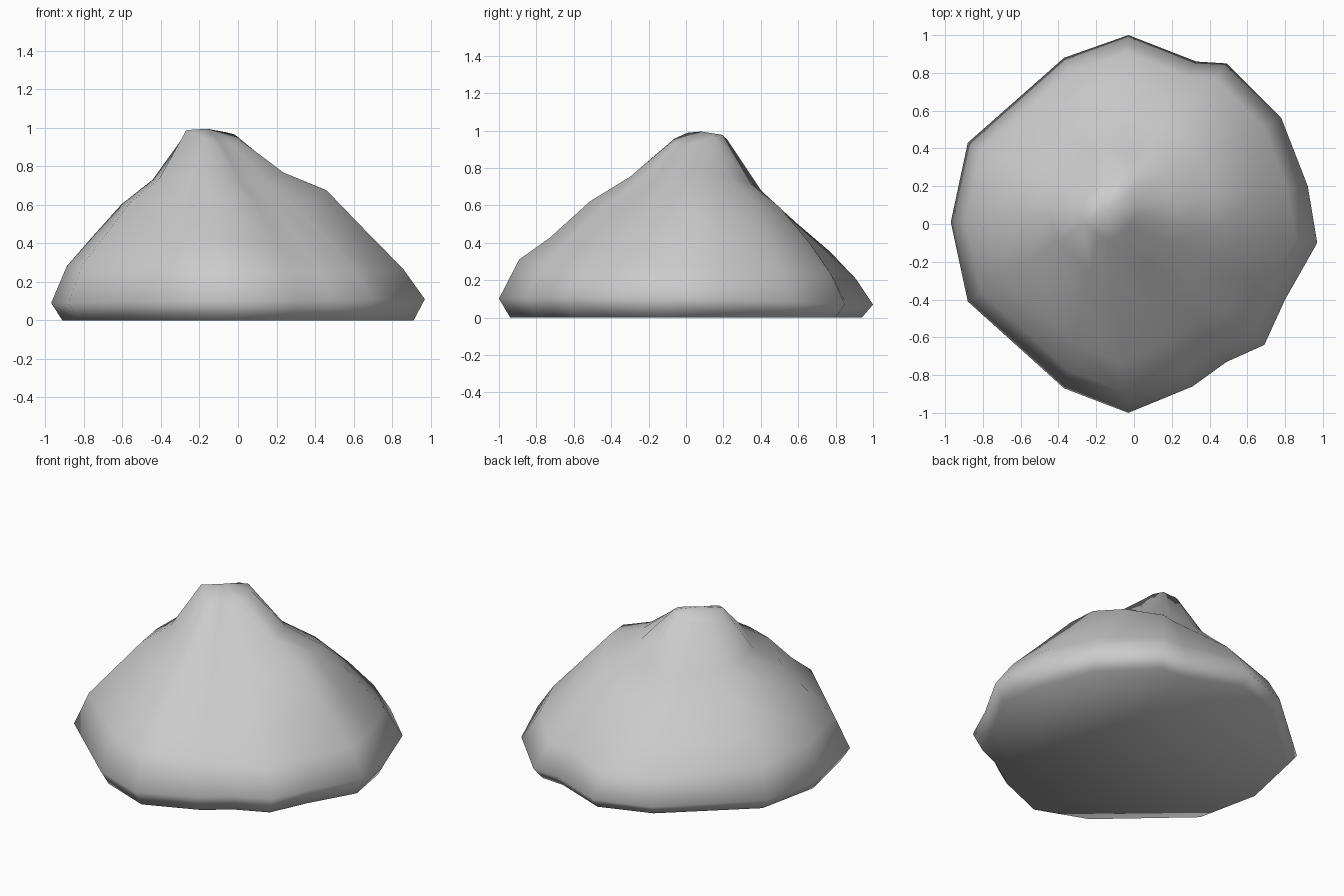
import bpy, bmesh, math

if "Cube" in bpy.data.objects:
    bpy.data.objects.remove(bpy.data.objects["Cube"])

# Widest outline of the rock, seen from above
RIM = [(0.97, -0.10), (0.92, 0.20), (0.78, 0.56), (0.49, 0.85), (0.33, 0.86),
       (-0.03, 1.00), (-0.37, 0.88), (-0.88, 0.43), (-0.97, 0.01), (-0.88, -0.41),
       (-0.37, -0.87), (-0.03, -1.00), (0.31, -0.86), (0.49, -0.73),
       (0.69, -0.64), (0.80, -0.40)]
PEAK = (-0.16, 0.08, 0.995)

# Slope heights at each ring, for eight compass directions (E, NE, N, ... SE)
RINGS = [0.15, 0.35, 0.55, 0.75, 0.90, 1.0]
SLOPES = [
    (0.945, 0.78, 0.70, 0.45, 0.27, 0.11),   # east, with shoulder
    (0.98, 0.72, 0.60, 0.41, 0.24, 0.07),
    (0.95, 0.67, 0.49, 0.34, 0.20, 0.07),
    (0.92, 0.70, 0.53, 0.38, 0.25, 0.06),
    (0.95, 0.73, 0.60, 0.42, 0.28, 0.09),
    (1.0, 0.73, 0.62, 0.43, 0.29, 0.09),
    (0.94, 0.76, 0.63, 0.43, 0.32, 0.10),
    (0.91, 0.72, 0.57, 0.40, 0.26, 0.11),
]


def slope_height(angle, ring):
    """Blend the height between the two nearest compass directions."""
    f = (angle / (math.pi / 4)) % 8
    i = int(f) % 8
    k = f - int(f)
    return SLOPES[i][ring] * (1 - k) + SLOPES[(i + 1) % 8][ring] * k


bm = bmesh.new()
n = len(RIM)

# Peak and rings down the slopes
peak = bm.verts.new(PEAK)
loops = []
for r, t in enumerate(RINGS):
    loop = []
    for x, y in RIM:
        dx, dy = x - PEAK[0], y - PEAK[1]
        z = slope_height(math.atan2(dy, dx), r)
        loop.append(bm.verts.new((PEAK[0] + dx * t, PEAK[1] + dy * t, z)))
    loops.append(loop)

# Tucked-in foot on the ground
loops.append([bm.verts.new((x * 0.94, y * 0.94, 0)) for x, y in RIM])

for i in range(n):
    j = (i + 1) % n
    bm.faces.new((peak, loops[0][i], loops[0][j]))
    for a, b in zip(loops, loops[1:]):
        bm.faces.new((a[i], b[i], b[j], a[j]))

# Flat underside
bm.faces.new(list(reversed(loops[-1])))
bmesh.ops.recalc_face_normals(bm, faces=bm.faces)

mesh = bpy.data.meshes.new("rock_mound")
bm.to_mesh(mesh)
bm.free()
for p in mesh.polygons:
    p.use_smooth = True
rock = bpy.data.objects.new("rock_mound", mesh)
bpy.context.collection.objects.link(rock)
